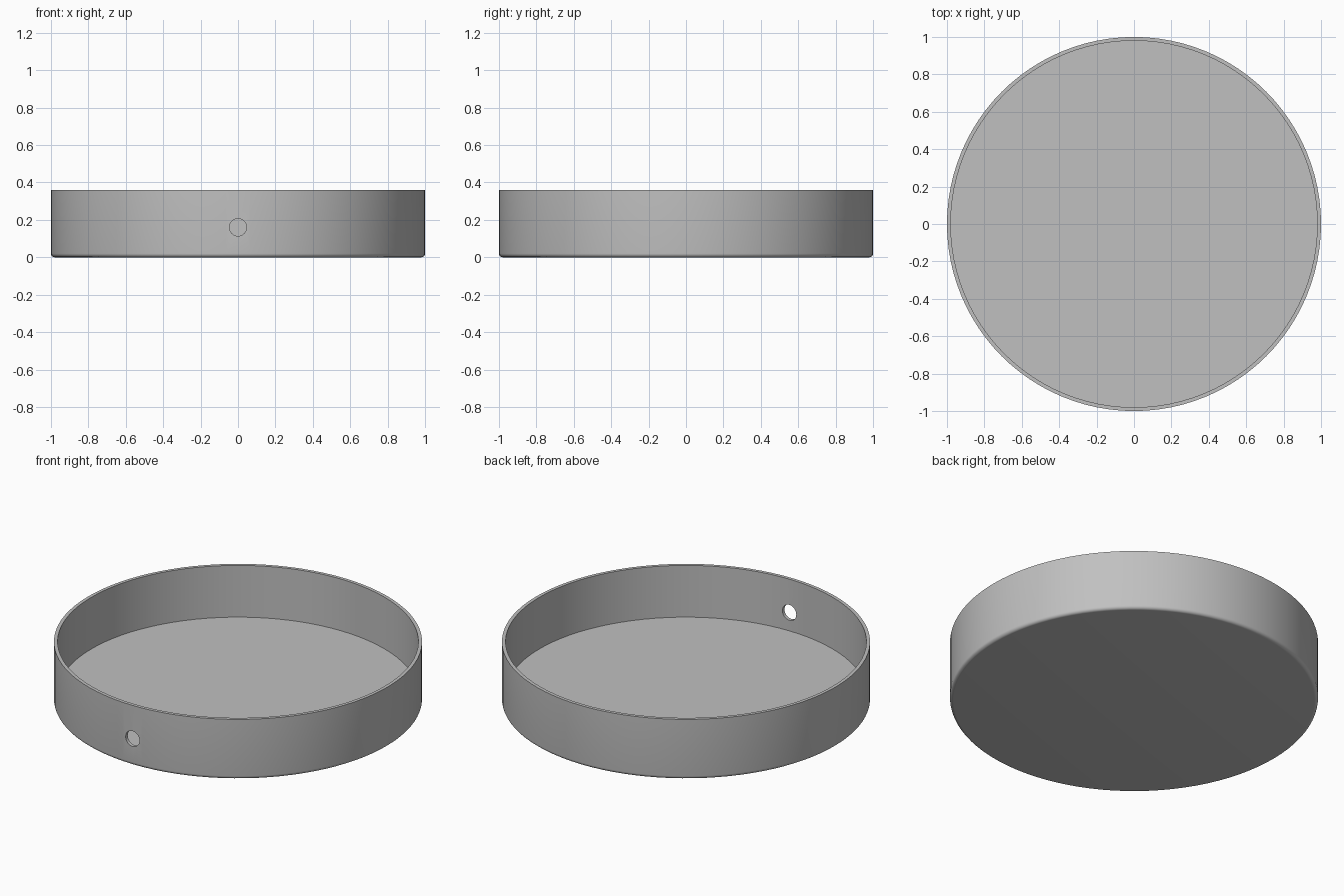
import bpy, bmesh, math

if "Cube" in bpy.data.objects:
    bpy.data.objects.remove(bpy.data.objects["Cube"])

SEG = 96
R_OUT, R_IN, HEIGHT, FLOOR, FILLET = 1.0, 0.98, 0.36, 0.05, 0.02

grey = bpy.data.materials.new("light grey")
grey.diffuse_color = (0.53, 0.53, 0.53, 1)
grey.use_nodes = True
grey.node_tree.nodes["Principled BSDF"].inputs["Base Color"].default_value = grey.diffuse_color

# Half profile of the tray: rounded bottom edge, wall, rim, inner wall
profile = [(R_OUT - FILLET + FILLET * math.sin(a), FILLET - FILLET * math.cos(a))
           for a in (math.radians(i * 15) for i in range(7))]
profile += [(R_OUT, HEIGHT), (R_IN, HEIGHT), (R_IN, FLOOR)]

# Spin the profile into a shallow round tray
bm = bmesh.new()
rings = [[bm.verts.new((r * math.cos(t), r * math.sin(t), z))
          for t in (2 * math.pi * i / SEG for i in range(SEG))]
         for r, z in profile]
for lower, upper in zip(rings, rings[1:]):
    for i in range(SEG):
        j = (i + 1) % SEG
        bm.faces.new((lower[i], lower[j], upper[j], upper[i]))
bm.faces.new(rings[0][::-1])   # underside
bm.faces.new(rings[-1])        # inner floor
mesh = bpy.data.meshes.new("tray")
bm.to_mesh(mesh)
bm.free()
tray = bpy.data.objects.new("tray", mesh)
bpy.context.collection.objects.link(tray)
mesh.materials.append(grey)

# Round cable hole through the front wall
bpy.ops.mesh.primitive_cylinder_add(vertices=48, radius=0.046, depth=0.3,
                                    location=(0, -1, 0.16),
                                    rotation=(math.pi / 2, 0, 0))
cutter = bpy.context.object
cutter.name = "hole_cutter"
cutter.data.materials.append(grey)
cut = tray.modifiers.new("hole", 'BOOLEAN')
cut.operation = 'DIFFERENCE'
cut.solver = 'EXACT'
cut.object = cutter
bpy.ops.object.select_all(action='DESELECT')
tray.select_set(True)
bpy.context.view_layer.objects.active = tray
bpy.ops.object.modifier_apply(modifier="hole")
bpy.data.objects.remove(cutter)

# Smooth curved walls, sharp rim
bpy.ops.object.shade_smooth_by_angle(angle=math.radians(30))
